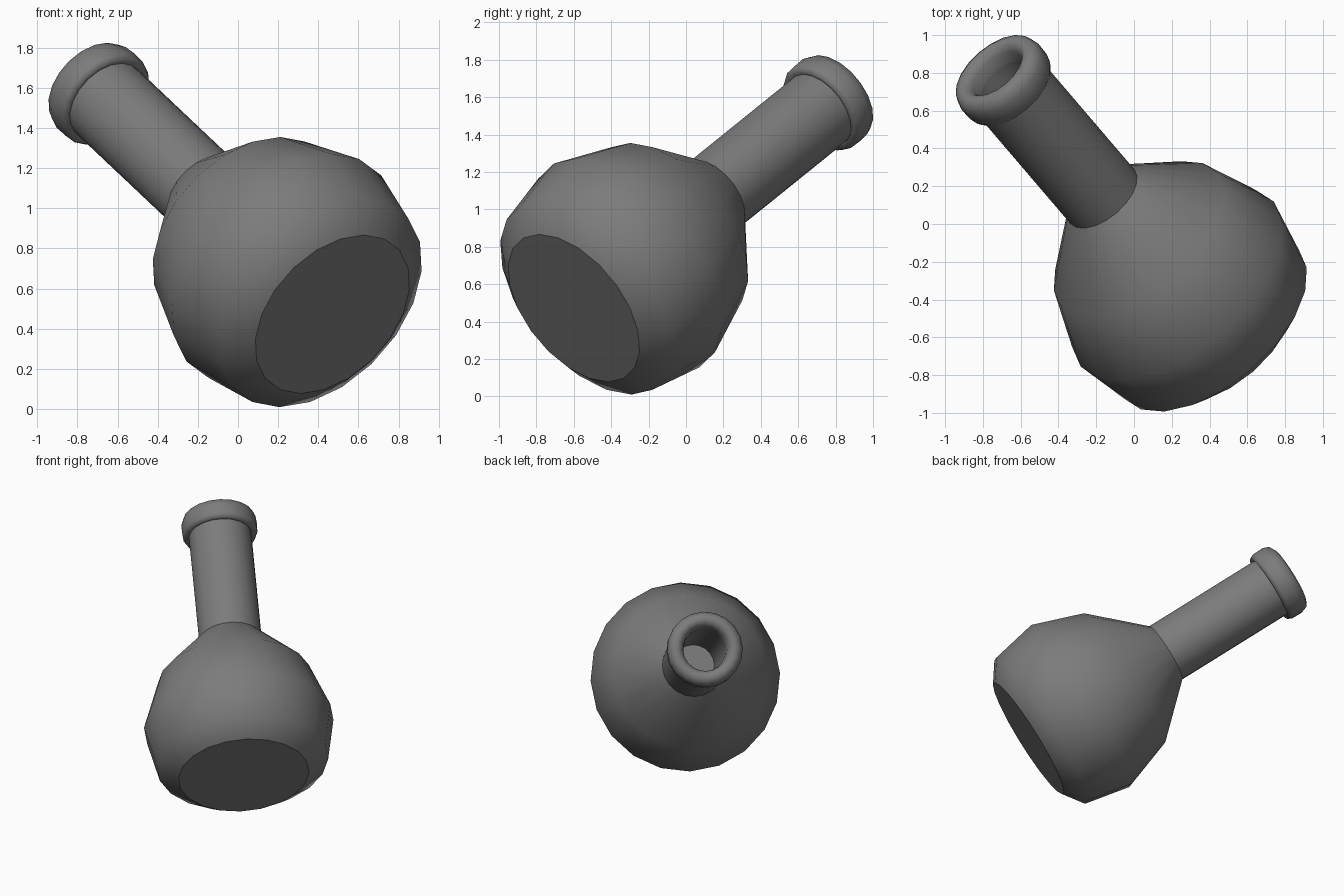
import bpy, bmesh, math
from mathutils import Matrix, Vector

if "Cube" in bpy.data.objects:
    bpy.data.objects.remove(bpy.data.objects["Cube"], do_unlink=True)

SIDES = 20
AXIS = Vector((-0.554, 0.648, 0.523)).normalized()
BASE = Vector((0.47, -0.60, 0.472))
TILT = Matrix.Translation(BASE) @ AXIS.to_track_quat('Z', 'Y').to_matrix().to_4x4()

grey = bpy.data.materials.new("dark_grey")
grey.use_nodes = True
grey.diffuse_color = (0.2, 0.2, 0.2, 1)
grey.node_tree.nodes["Principled BSDF"].inputs["Base Color"].default_value = (0.2, 0.2, 0.2, 1)


def lathe(name, profile, cap_start=False, cap_end=False):
    """Spin (radius, height) points about the tilted axis."""
    bm = bmesh.new()
    rings = []
    for r, h in profile:
        angles = [math.tau * i / SIDES for i in range(SIDES)]
        rings.append([bm.verts.new((r * math.cos(a), r * math.sin(a), h)) for a in angles])
    for low, high in zip(rings, rings[1:]):
        for i in range(SIDES):
            j = (i + 1) % SIDES
            bm.faces.new((low[i], low[j], high[j], high[i])).smooth = True
    caps = []
    if cap_start:
        caps.append(bm.faces.new(rings[0][::-1]))
    if cap_end:
        caps.append(bm.faces.new(rings[-1]))
    for cap in caps:
        for edge in cap.edges:
            edge.smooth = False
    bm.transform(TILT)
    mesh = bpy.data.meshes.new(name)
    bm.to_mesh(mesh)
    bm.free()
    mesh.materials.append(grey)
    obj = bpy.data.objects.new(name, mesh)
    bpy.context.collection.objects.link(obj)
    return obj


# Bulb with a flat base
lathe("flask_body", [(0.463, 0), (0.607, 0.105), (0.672, 0.436), (0.545, 0.80), (0.222, 1.152)],
      cap_start=True)

# Straight outer neck
lathe("neck", [(0.222, 1.14), (0.222, 2.06)])

# Rounded rim around the opening
lathe("rim", [(0.215, 2.03), (0.25, 2.02), (0.266, 2.05), (0.268, 2.13), (0.252, 2.175),
              (0.215, 2.195), (0.18, 2.185), (0.157, 2.15), (0.15, 2.08)])

# Hollow bore with a closed floor
lathe("neck_bore", [(0.15, 2.08), (0.15, 1.12)], cap_end=True)
